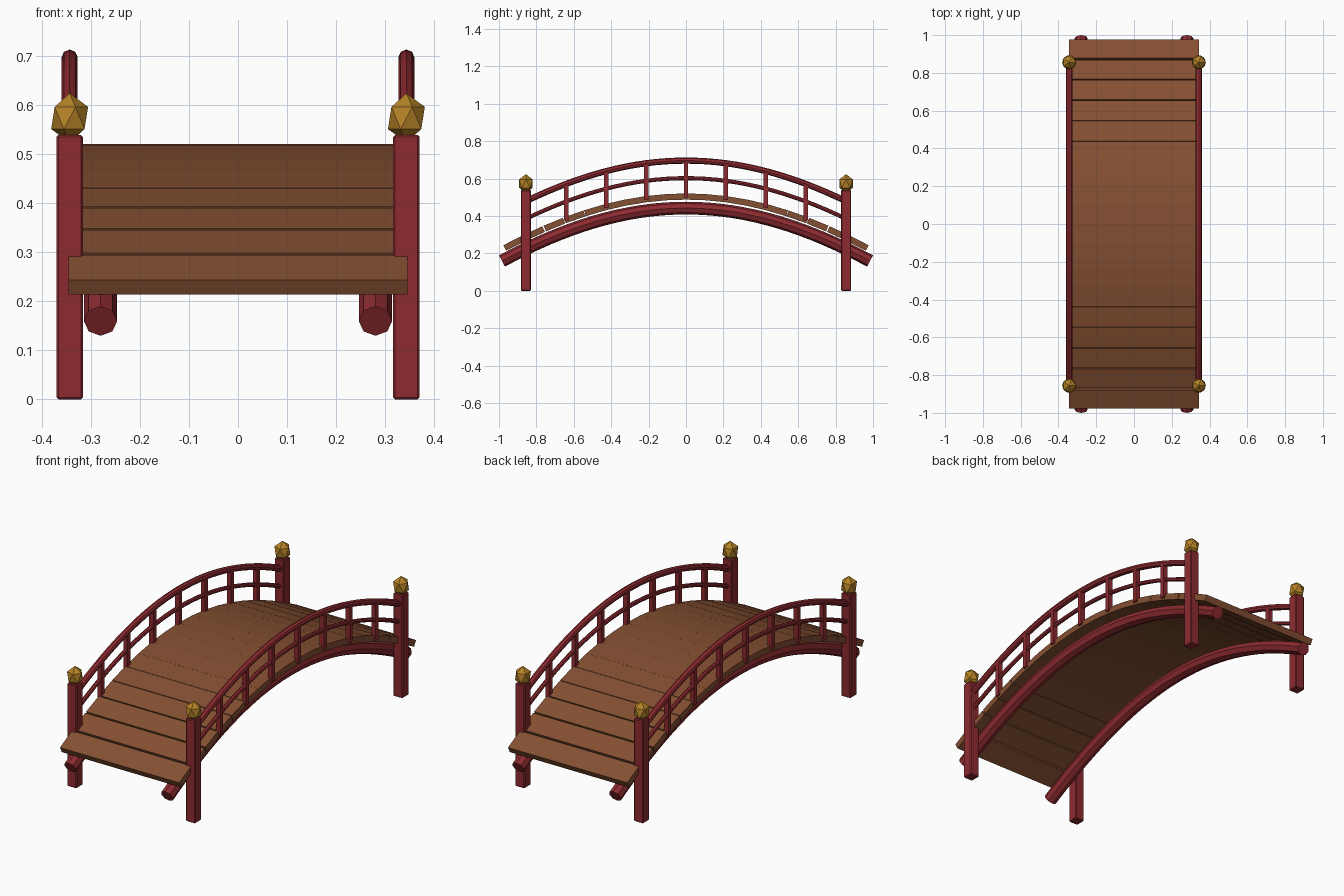
import bpy, bmesh, math
from mathutils import Matrix, Vector

if "Cube" in bpy.data.objects:
    bpy.data.objects.remove(bpy.data.objects["Cube"])


def material(name, rgb):
    m = bpy.data.materials.new(name)
    m.diffuse_color = (*rgb, 1)
    m.use_nodes = True
    m.node_tree.nodes["Principled BSDF"].inputs["Base Color"].default_value = m.diffuse_color
    return m


RED = material("red lacquer", (0.27, 0.024, 0.030))
WOOD = material("brown wood", (0.235, 0.080, 0.032))
GOLD = material("gold", (0.46, 0.225, 0.020))


# Shared arch: height lost and tilt at a distance y from the crown
def drop(y):
    return 0.77 * (1 - math.cos(0.9 * y))


def tilt(y):
    return -math.atan(0.77 * 0.9 * math.sin(0.9 * y))


def finish(name, bm, mat):
    bmesh.ops.recalc_face_normals(bm, faces=bm.faces)
    me = bpy.data.meshes.new(name)
    bm.to_mesh(me)
    bm.free()
    me.materials.append(mat)
    ob = bpy.data.objects.new(name, me)
    bpy.context.collection.objects.link(ob)
    return ob


def box(name, loc, size, mat, bevel=0.0, rot_x=0.0):
    bm = bmesh.new()
    bmesh.ops.create_cube(bm, size=1, matrix=Matrix.Diagonal((*size, 1)))
    if bevel:
        bmesh.ops.bevel(bm, geom=bm.edges[:], offset=bevel, segments=1, affect='EDGES')
    ob = finish(name, bm, mat)
    ob.location = loc
    ob.rotation_euler.x = rot_x
    return ob


# Tube swept along the arch with capped ends
def arch_tube(name, x, crown, radius, half, mat, sides=8, steps=32):
    bm = bmesh.new()
    rings = []
    for i in range(steps + 1):
        y = -half + 2 * half * i / steps
        turn = Matrix.Rotation(tilt(y), 3, 'X')
        centre = Vector((x, y, crown - drop(y)))
        ring = []
        for k in range(sides):
            a = math.tau * k / sides
            ring.append(bm.verts.new(centre + turn @ Vector(
                (radius * math.cos(a), 0, radius * math.sin(a)))))
        rings.append(ring)
    for r0, r1 in zip(rings, rings[1:]):
        for k in range(sides):
            n = (k + 1) % sides
            bm.faces.new((r0[k], r0[n], r1[n], r1[k]))
    bm.faces.new(rings[0])
    bm.faces.new(rings[-1])
    return finish(name, bm, mat)


# Deck planks
for i in range(18):
    y = -0.92 + i * 1.84 / 17
    box(f"deck_plank_{i + 1}", (0, y, 0.503 - drop(y)), (0.69, 0.111, 0.033),
        WOOD, rot_x=tilt(y))

for side, label in ((-1, "left"), (1, "right")):
    x = 0.343 * side
    # Beams under the deck and the two handrails
    arch_tube(f"{label}_beam", 0.28 * side, 0.442, 0.034, 0.984, RED)
    arch_tube(f"{label}_top_rail", x, 0.696, 0.0165, 0.855, RED)
    arch_tube(f"{label}_middle_rail", x, 0.602, 0.011, 0.855, RED)

    # Balusters
    for k in range(-3, 4):
        y = k * 0.2138
        low, high = 0.5 - drop(y), 0.696 - drop(y)
        box(f"{label}_baluster_{k + 4}", (x, y, (low + high) / 2),
            (0.024, 0.024, high - low), RED)

    # Corner posts with faceted finials
    for end, where in ((-1, "front"), (1, "back")):
        y = 0.856 * end
        box(f"{label}_{where}_post", (x, y, 0.269), (0.054, 0.054, 0.538), RED, bevel=0.004)
        bm = bmesh.new()
        bmesh.ops.create_icosphere(bm, subdivisions=1, radius=0.042,
                                   matrix=Matrix.Diagonal((1, 1, 1.2, 1)))
        finial = finish(f"{label}_{where}_finial", bm, GOLD)
        finial.location = (x, y, 0.573)
